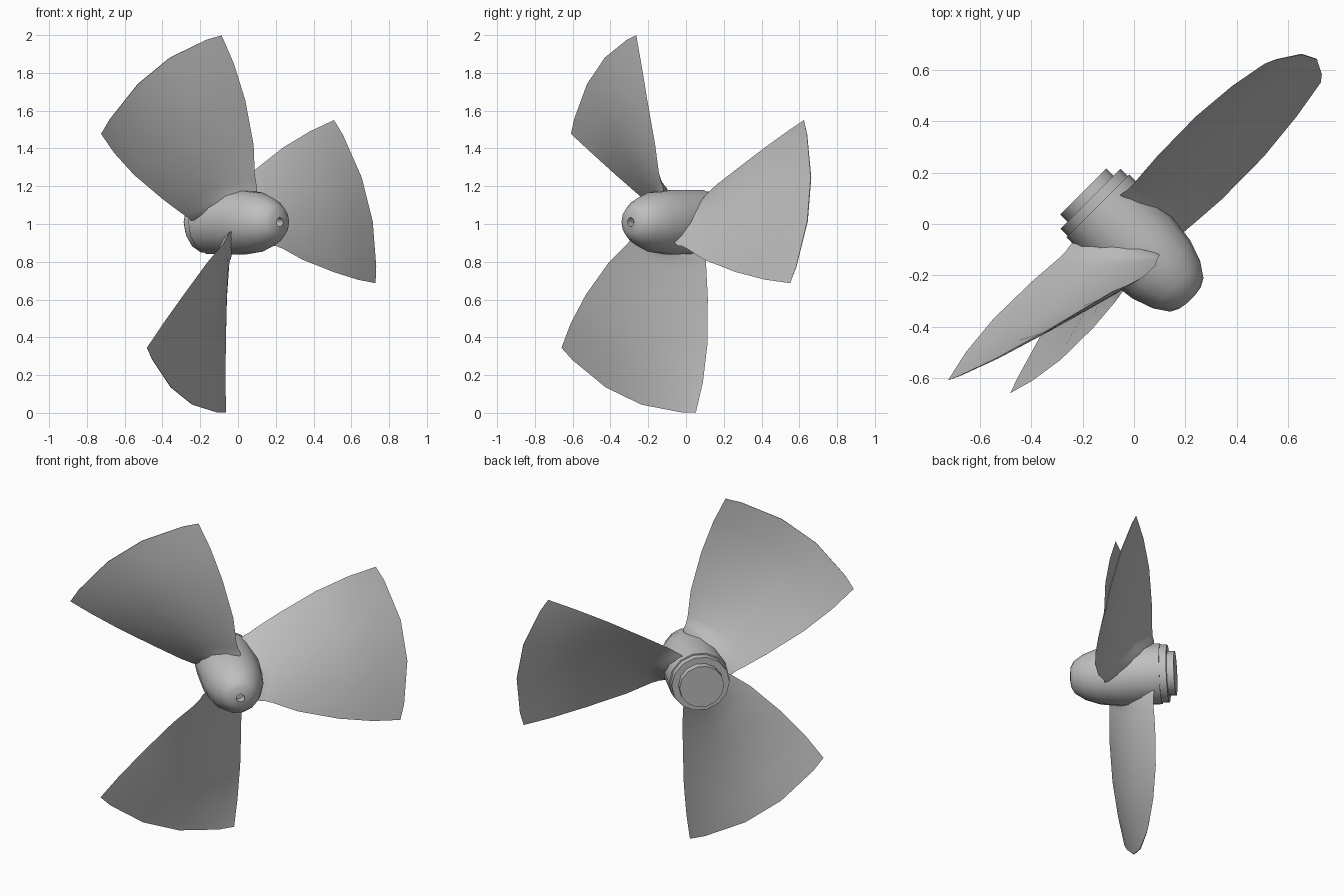
import bpy, bmesh, math
from mathutils import Matrix, Vector

cube = bpy.data.objects.get("Cube")
if cube:
    bpy.data.objects.remove(cube, do_unlink=True)

metal = bpy.data.materials.new("grey_metal")
metal.use_nodes = True
GREY = (0.52, 0.52, 0.52, 1)
metal.diffuse_color = GREY
metal.node_tree.nodes["Principled BSDF"].inputs["Base Color"].default_value = GREY

# Shaft frame: local x = across, local y = up, local z = towards the nose
c = math.sqrt(0.5)
FRAME = Matrix(((c, 0, c, -0.05 * c), (c, 0, -c, -0.05 * c), (0, 1, 0, 1.01), (0, 0, 0, 1)))


def finish(bm, name, sharp):
    bmesh.ops.recalc_face_normals(bm, faces=bm.faces)
    mesh = bpy.data.meshes.new(name)
    bm.to_mesh(mesh)
    bm.free()
    obj = bpy.data.objects.new(name, mesh)
    obj.matrix_world = FRAME
    mesh.materials.append(metal)
    bpy.context.collection.objects.link(obj)
    bpy.ops.object.select_all(action='DESELECT')
    obj.select_set(True)
    bpy.context.view_layer.objects.active = obj
    bpy.ops.object.shade_smooth_by_angle(angle=math.radians(sharp))


def lathe(name, profile, sides=14, sharp=35):
    """Revolve (radius, axial) points and close both ends."""
    bm = bmesh.new()
    rings = [[bm.verts.new((r * math.cos(math.tau * i / sides),
                            r * math.sin(math.tau * i / sides), h))
              for i in range(sides)] for r, h in profile]
    for a, b in zip(rings, rings[1:]):
        for i in range(sides):
            j = (i + 1) % sides
            bm.faces.new((a[i], a[j], b[j], b[i]))
    bm.faces.new(rings[0])
    bm.faces.new(rings[-1])
    finish(bm, name, sharp)


# Hub with rounded nose and a small bore in the tip
lathe("hub", [(0.173, -0.15), (0.175, 0.08), (0.16, 0.2), (0.13, 0.285),
              (0.092, 0.341), (0.06, 0.358), (0.024, 0.364), (0.024, 0.32)])
lathe("rear_flange", [(0.165, -0.19), (0.165, -0.14)])
lathe("rear_cap", [(0.127, -0.23), (0.127, -0.185)])

# Blade stations: radius, leading angle, leading axial, trailing angle, trailing axial,
# thickness, forward belly
STATIONS = [
    (0.14, 76, 0.155, 179, -0.118, 0.08, 0),
    (0.19, 79, 0.157, 177, -0.117, 0.066, 0),
    (0.215, 84, 0.16, 173.5, -0.112, 0.042, 0.004),
    (0.26, 87.5, 0.164, 170, -0.113, 0.032, 0.01),
    (0.41, 91, 0.174, 162.7, -0.123, 0.026, 0.026),
    (0.65, 96, 0.172, 157.5, -0.126, 0.018, 0.035),
    (0.85, 99, 0.152, 154.5, -0.11, 0.012, 0.021),
    (1.008, 101.3, 0.125, 152.4, -0.082, 0.005, 0),
]
# Chordwise positions, closer together at both edges
CHORD = [0, 0.1, 0.37, 0.63, 0.9, 1]
LAST = len(CHORD) - 1


def blade(name, turn):
    bm = bmesh.new()
    loops = []
    for r, lead, front, trail, rear, thick, belly in STATIONS:
        sweep = math.radians(trail - lead)
        axial, around = rear - front, r * sweep
        length = math.hypot(axial, around)
        upper, lower = [], []
        for i, t in enumerate(CHORD):
            ang = math.radians(lead + turn) + sweep * t
            radial = Vector((math.cos(ang), math.sin(ang), 0))
            tangent = Vector((-math.sin(ang), math.cos(ang), 0))
            normal = (Vector((0, 0, around)) - tangent * axial) / length
            arch = math.sin(math.pi * t) if 0 < i < LAST else 0
            base = radial * r + Vector((0, 0, front + axial * t)) + normal * belly * arch
            offset = normal * thick * 0.5 * arch ** 0.7
            upper.append(bm.verts.new(base + offset))
            if 0 < i < LAST:
                lower.append(bm.verts.new(base - offset))
        loops.append(upper + lower[::-1])
    for a, b in zip(loops, loops[1:]):
        for i in range(len(a)):
            j = (i + 1) % len(a)
            bm.faces.new((a[i], a[j], b[j], b[i]))
    # Close root and tip with strips between the two skins
    for loop in (loops[0], loops[-1]):
        n = len(loop)
        bm.faces.new((loop[0], loop[1], loop[-1]))
        for i in range(1, LAST - 1):
            bm.faces.new((loop[i], loop[i + 1], loop[n - i - 1], loop[n - i]))
        bm.faces.new((loop[LAST - 1], loop[LAST], loop[LAST + 1]))
    finish(bm, name, 30)


for index, label in enumerate(("upper", "lower", "side")):
    blade(label + "_blade", 120 * index)
